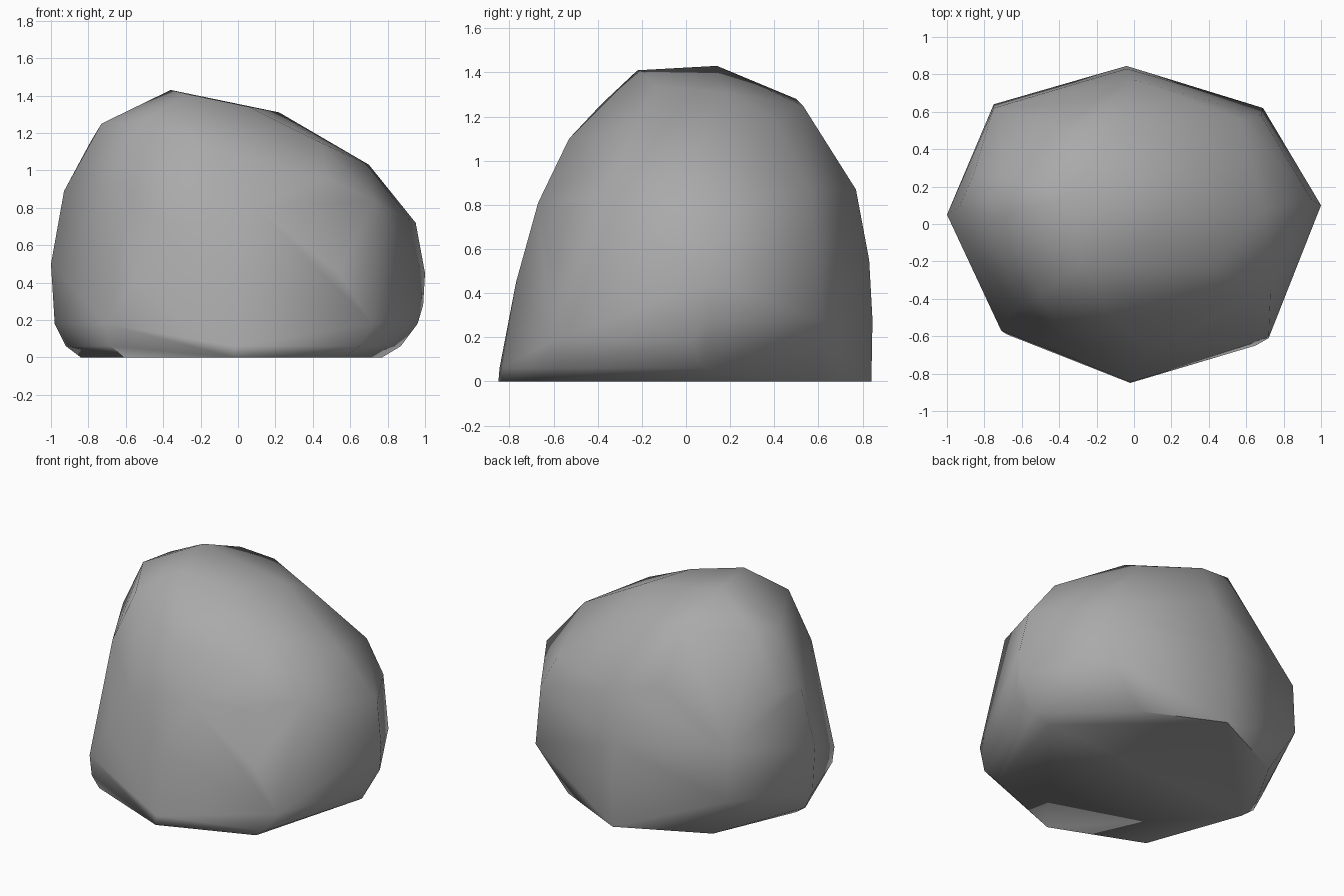
import bpy
import bmesh
import math

default_cube = bpy.data.objects.get("Cube")
if default_cube:
    bpy.data.objects.remove(default_cube, do_unlink=True)


def flat_colour(name, rgb):
    material = bpy.data.materials.new(name)
    material.use_nodes = True
    colour = (*rgb, 1)
    material.diffuse_color = colour
    shader = material.node_tree.nodes["Principled BSDF"]
    shader.inputs["Base Color"].default_value = colour
    shader.inputs["Roughness"].default_value = 0.8
    return material


# Level outlines near the ground: height, then (x, y) corners
level_outlines = {
    0: [(-.84, .02), (-.61, -.61), (-.02, -.85), (.57, -.62),
        (.77, .12), (.46, .60), (-.04, .84), (-.60, .57)],
    .06: [(-.92, .04), (-.68, -.59), (-.02, -.845), (.65, -.65), (.87, .08)],
    .18: [(-.98, .05), (-.71, -.57), (.72, -.61), (.96, .02)],
    .28: [(.99, .10), (.69, .62), (-.04, .845), (-.75, .64)],
}

# Bulging middle, chipped shoulders and leaning crown: (x, y, z)
belly = [
    (-1, .05, .5), (1, .10, .45), (-.02, -.77, .45), (-.04, .83, .55),
    (-.55, -.60, .40), (.54, -.60, .45), (.68, .58, .66), (-.75, .62, .62),
    (.95, .13, .72),
]
shoulders = [
    (-.37, -.62, .70), (.09, -.67, .81), (.40, -.54, .78), (.73, -.36, .83),
    (-.63, -.44, .93), (-.93, .10, .89), (-.86, .26, .90), (-.27, .66, .95),
    (0, .77, .87), (.57, .56, .88),
]
crown = [
    (.47, -.42, .96), (.70, .08, 1.03), (-.10, -.53, 1.10), (.44, -.23, 1.15),
    (-.79, .13, 1.15), (-.50, -.38, 1.26), (-.73, .03, 1.25),
    (-.68, .25, 1.25), (.22, .18, 1.31), (.26, .40, 1.19), (.06, -.14, 1.34),
    (-.10, .53, 1.25), (-.33, .50, 1.28), (-.28, -.22, 1.41), (-.36, .14, 1.43),
]

# Wrap the corners in a tight skin to form the boulder
corners = [(x, y, z) for z, outline in level_outlines.items() for x, y in outline]
corners += belly + shoulders + crown

bm = bmesh.new()
for corner in corners:
    bm.verts.new(corner)
bmesh.ops.convex_hull(bm, input=bm.verts)
loose = [v for v in bm.verts if not v.link_faces]
bmesh.ops.delete(bm, geom=loose, context='VERTS')

# Merge the ground triangles into one flat base
bmesh.ops.dissolve_limit(bm, angle_limit=math.radians(1),
                         verts=bm.verts, edges=bm.edges)
bmesh.ops.recalc_face_normals(bm, faces=bm.faces)

mesh = bpy.data.meshes.new("boulder")
bm.to_mesh(mesh)
bm.free()
mesh.materials.append(flat_colour("stone grey", (.4, .4, .4)))

boulder = bpy.data.objects.new("boulder", mesh)
bpy.context.collection.objects.link(boulder)

# Soft shading, with only the ground edge left crisp
bpy.ops.object.select_all(action='DESELECT')
boulder.select_set(True)
bpy.context.view_layer.objects.active = boulder
bpy.ops.object.shade_smooth_by_angle(angle=math.radians(50))
